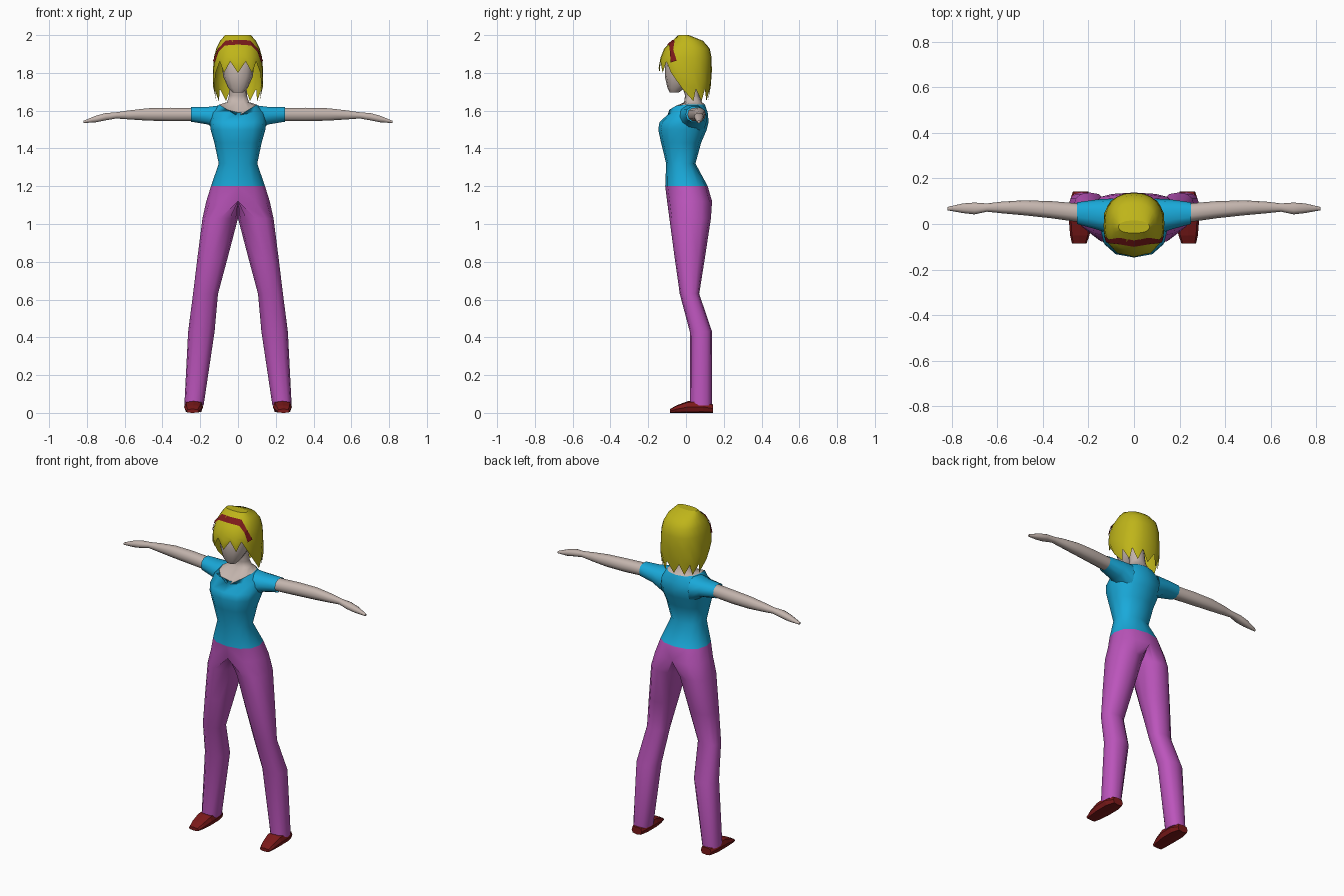
import bpy, bmesh
from math import sin, cos, radians, copysign

if "Cube" in bpy.data.objects:
    bpy.data.objects.remove(bpy.data.objects["Cube"])

def mat(name, rgb):
    m = bpy.data.materials.new(name)
    m.diffuse_color = (*rgb, 1)
    m.use_nodes = True
    m.node_tree.nodes["Principled BSDF"].inputs["Base Color"].default_value = m.diffuse_color
    return m

SKIN = mat("skin", (0.55, 0.46, 0.42))
BLUE = mat("shirt_blue", (0.01, 0.40, 0.70))
PURPLE = mat("trouser_purple", (0.50, 0.09, 0.50))
YELLOW = mat("hair_yellow", (0.52, 0.46, 0.01))
RED = mat("dark_red", (0.20, 0.01, 0.01))

def spow(v, e):
    return copysign(abs(v) ** e, v)

def ring(axis, p, u0, u1, v0, v1, n=12, e=0.85):
    """Rounded cross-section at position p along the axis."""
    pts = []
    for i in range(n):
        a = radians(360 * i / n)
        u = (u0 + u1) / 2 + (u1 - u0) / 2 * spow(cos(a), e)
        v = (v0 + v1) / 2 + (v1 - v0) / 2 * spow(sin(a), e)
        pts.append({'x': (p, u, v), 'y': (u, p, v), 'z': (u, v, p)}[axis])
    return pts

def loft(name, rings, material, caps=(True, True), mirror=False, closed=True,
         smooth=True, split=False):
    """Skin a row of rings; split drops faces lying on the mirror plane."""
    bm = bmesh.new()
    vs = [[bm.verts.new(p) for p in r] for r in rings]
    n = len(rings[0])
    for a, b in zip(vs, vs[1:]):
        for i in range(n if closed else n - 1):
            j = (i + 1) % n
            bm.faces.new((a[i], a[j], b[j], b[i]))
    if caps[0]:
        bm.faces.new(vs[0])
    if caps[1]:
        bm.faces.new(vs[-1])
    if split:
        flat = [f for f in bm.faces if all(abs(v.co.x) < 1e-4 for v in f.verts)]
        bmesh.ops.delete(bm, geom=flat, context='FACES')
    bmesh.ops.recalc_face_normals(bm, faces=bm.faces)
    for f in bm.faces:
        f.smooth = smooth and len(f.verts) == 4
    me = bpy.data.meshes.new(name)
    bm.to_mesh(me)
    bm.free()
    me.materials.append(material)
    ob = bpy.data.objects.new(name, me)
    bpy.context.collection.objects.link(ob)
    if mirror:
        ob.modifiers.new("mirror", 'MIRROR')
    return ob

# Trousers: half-rings at the hips, full rings down each leg
hips = [ring('z', z, -x, x, y0, y1) for z, x, y0, y1 in
        [(1.20, .143, -.11, .115), (1.12, .168, -.10, .138)]]
hips = [[(max(0, x), y, z) for x, y, z in r] for r in hips]
legs = [ring('z', *r) for r in [
    (1.03, .0, .188, -.088, .132), (.82, .055, .215, -.06, .10),
    (.63, .106, .238, -.033, .07), (.43, .124, .264, .02, .138),
    (.04, .182, .284, .02, .138)]]
loft("trousers", hips + legs, PURPLE, caps=(False, True), mirror=True, split=True)

# Shoes
loft("shoe", [ring('y', *r, n=8, e=0.6) for r in [
    (.142, .20, .268, 0, .045), (.09, .185, .285, 0, .065), (.01, .185, .285, 0, .062),
    (-.05, .195, .28, 0, .04), (-.085, .208, .272, 0, .02)]], RED, mirror=True, smooth=False)

# Shirt body, ending in a V-shaped neckline
torso = [ring('z', z, -x, x, y0, y1) for z, x, y0, y1 in [
    (1.20, .143, -.11, .115), (1.32, .102, -.105, .05), (1.43, .125, -.132, .08),
    (1.50, .145, -.147, .11), (1.54, .15, -.14, .12), (1.59, .145, -.085, .115)]]
neckline = [(x, y, 1.632 - (0.062 * (1 - abs(x) / .10) if y < -.02 else 0))
            for x, y, z in ring('z', 1.63, -.10, .10, -.10, .10)]
loft("shirt", torso + [neckline], BLUE, caps=(False, False))

# Neck, rising from the neckline
loft("neck", [neckline] + [ring('z', z, -x, x, y0, y1) for z, x, y0, y1 in [
    (1.645, .058, -.01, .085), (1.68, .047, -.005, .07), (1.76, .045, -.03, .06)]],
     SKIN, caps=(False, True))

# Sleeves and arms with tapered hands
loft("sleeve", [ring('x', *r, n=10) for r in [
    (.09, -.05, .112, 1.48, 1.632), (.16, -.025, .108, 1.525, 1.622),
    (.25, .0, .095, 1.54, 1.622)]], BLUE, caps=(False, False), mirror=True)
loft("arm", [ring('x', *r, n=10) for r in [
    (.24, .008, .09, 1.544, 1.616), (.36, .025, .10, 1.543, 1.617),
    (.48, .038, .104, 1.546, 1.614), (.58, .047, .098, 1.553, 1.602),
    (.645, .054, .09, 1.558, 1.592), (.70, .042, .094, 1.548, 1.588),
    (.75, .048, .09, 1.538, 1.575), (.817, .06, .075, 1.534, 1.547)]], SKIN, mirror=True)

# Head
loft("head", [ring('z', z, -x, x, y0, y1) for z, x, y0, y1 in [
    (1.695, .028, -.085, -.04), (1.72, .052, -.098, -.005), (1.78, .078, -.112, .06),
    (1.86, .088, -.11, .09), (1.93, .075, -.08, .08)]], SKIN)

# Hair: outline by height, with a jagged fringe and longer sides and back
PROFILE = [(2.0, .068, -.04, .015), (1.97, .095, -.073, .09), (1.93, .115, -.115, .125),
           (1.88, .128, -.135, .136), (1.82, .132, -.146, .137), (1.75, .137, -.125, .135),
           (1.64, .112, -.03, .115)]

def hair_point(deg, z, grow=1.0):
    for a, b in zip(PROFILE, PROFILE[1:]):
        if z >= b[0]:
            break
    t = (a[0] - z) / (a[0] - b[0])
    _, rx, y0, y1 = [p + (q - p) * t for p, q in zip(a, b)]
    s, c = sin(radians(deg)), cos(radians(deg))
    return (grow * rx * spow(c, .85),
            (y0 + y1) / 2 + grow * (y1 - y0) / 2 * spow(s, .85), z)

def hair_end(i):
    if sin(radians(15 * i)) < -.45:
        return 1.80 if i % 2 == 0 else 1.86
    return 1.65 if i % 2 == 0 else 1.715

rows = [[hair_point(15 * i, z) for i in range(24)] for z in (2.0, 1.97, 1.93, 1.88)]
rows += [[hair_point(15 * i, 1.88 + (hair_end(i) - 1.88) * t) for i in range(24)]
         for t in (.33, .67, 1)]
loft("hair", rows, YELLOW, caps=(True, False))

# Headband: a strip over the front of the hair
half = [(-90, 1.95, -90, 1.975), (-55, 1.945, -52, 1.972),
        (-38, 1.91, -30, 1.922), (-29, 1.855, -16, 1.865)]
full = [(-180 - a, z, -180 - b, w) for a, z, b, w in half[:0:-1]] + half
loft("headband", [[hair_point(a, z, 1.06) for a, z, _, _ in full],
                  [hair_point(b, w, 1.06) for _, _, b, w in full]],
     RED, caps=(False, False), closed=False, smooth=False)
